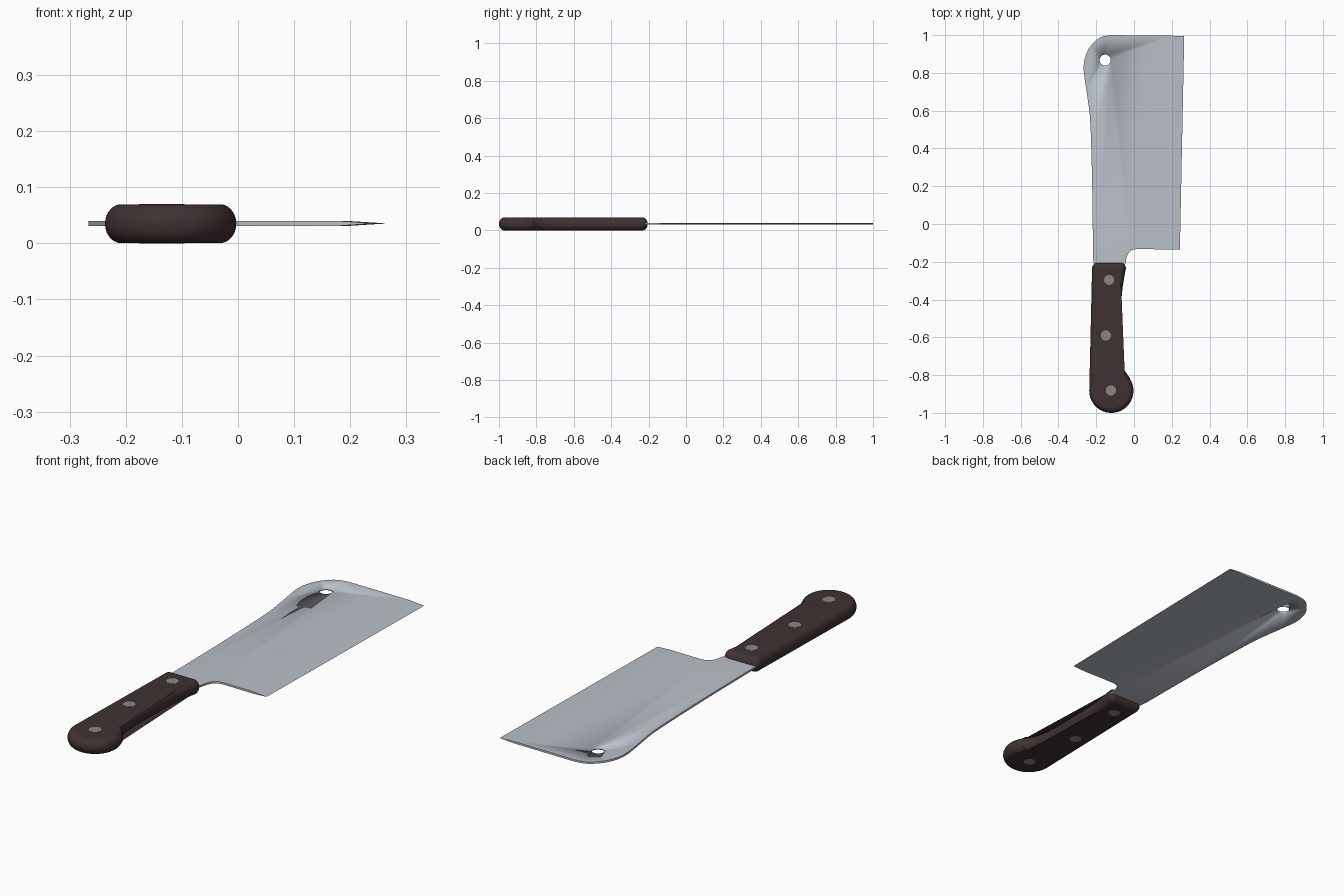
import bpy, bmesh, math
from mathutils import Vector

if "Cube" in bpy.data.objects:
    bpy.data.objects.remove(bpy.data.objects["Cube"])


def material(name, rgb):
    m = bpy.data.materials.new(name)
    m.diffuse_color = (*rgb, 1)
    m.use_nodes = True
    m.node_tree.nodes["Principled BSDF"].inputs["Base Color"].default_value = m.diffuse_color
    return m


steel = material("blade steel", (0.49, 0.53, 0.58))
wood = material("dark handle", (0.050, 0.032, 0.031))
rivet_grey = material("rivet grey", (0.25, 0.25, 0.25))


def finish(bm, name, mat, angle=30):
    bmesh.ops.remove_doubles(bm, verts=bm.verts, dist=1e-5)
    bmesh.ops.recalc_face_normals(bm, faces=bm.faces)
    me = bpy.data.meshes.new(name)
    bm.to_mesh(me)
    bm.free()
    ob = bpy.data.objects.new(name, me)
    bpy.context.collection.objects.link(ob)
    me.materials.append(mat)
    bpy.ops.object.select_all(action='DESELECT')
    ob.select_set(True)
    bpy.context.view_layer.objects.active = ob
    bpy.ops.object.shade_smooth_by_angle(angle=math.radians(angle))
    return ob


def spline(pts, n=6):
    """Smooth curve through the points."""
    p = [Vector(a) for a in pts]
    p = [2 * p[0] - p[1]] + p + [2 * p[-1] - p[-2]]
    out = []
    for i in range(1, len(p) - 2):
        a, b, c, d = p[i - 1:i + 3]
        for k in range(n):
            t = k / n
            out.append(0.5 * (2 * b + (c - a) * t + (2 * a - 5 * b + 4 * c - d) * t * t
                              + (3 * b - a - 3 * c + d) * t ** 3))
    return out + [p[-2]]


def arc(cx, cy, r, a0, a1, n):
    return [Vector((cx + r * math.cos(math.radians(a0 + (a1 - a0) * i / n)),
                    cy + r * math.sin(math.radians(a0 + (a1 - a0) * i / n)))) for i in range(n + 1)]


def cylinder(name, x, y, r, z0, z1, mat, sides):
    bm = bmesh.new()
    bmesh.ops.create_cone(bm, cap_ends=True, segments=sides, radius1=r, radius2=r, depth=z1 - z0)
    bmesh.ops.translate(bm, verts=bm.verts, vec=(x, y, (z0 + z1) / 2))
    return finish(bm, name, mat)


# Blade: flat slab with a wedge running to the cutting edge
ZM, HT = 0.0355, 0.0045
spine = spline([(-0.127, 1.0), (-0.18, 0.987), (-0.228, 0.945), (-0.258, 0.885), (-0.266, 0.81),
                (-0.245, 0.66), (-0.231, 0.53), (-0.221, 0.185), (-0.217, -0.18)])
tang = [Vector((-0.21, -0.23)), Vector((-0.05, -0.23))]
notch = spline([(-0.043, -0.195), (-0.035, -0.165), (-0.015, -0.14), (0.016, -0.132)], 4)
outline = [Vector((0.195, 0.997))] + spine + tang + notch + [Vector((0.178, -0.135))]
bm = bmesh.new()
top = [bm.verts.new((p.x, p.y, ZM + HT)) for p in outline]
low = [bm.verts.new((p.x, p.y, ZM - HT)) for p in outline]
tip = bm.verts.new((0.266, 0.995, ZM))
heel = bm.verts.new((0.243, -0.136, ZM))
bm.faces.new(top)
bm.faces.new(low)
for i in range(len(outline) - 1):
    bm.faces.new((top[i], top[i + 1], low[i + 1], low[i]))
for side in (top, low):
    bm.faces.new((side[-1], side[0], tip, heel))
bm.faces.new((top[0], low[0], tip))
bm.faces.new((top[-1], low[-1], heel))
blade = finish(bm, "blade", steel)

# Hanging hole
cutter = cylinder("hole_cutter", -0.153, 0.868, 0.029, 0, 0.07, steel, 32)
cutter.hide_render = True
cutter.hide_viewport = True
cut = blade.modifiers.new("hole", 'BOOLEAN')
cut.operation = 'DIFFERENCE'
cut.solver = 'EXACT'
cut.object = cutter

# Handle: outline with a round butt, edges fully rounded by inset layers
R = 0.03
right = spline([(-0.021, -0.817), (-0.045, -0.782), (-0.060, -0.745), (-0.069, -0.67), (-0.070, -0.5),
                (-0.064, -0.37), (-0.053, -0.29), (-0.043, -0.235)], 6)
outline = (arc(-0.12, -0.883, 0.117, 180, 394, 48) + right
           + arc(-0.043 - R, -0.235, R, 0, 90, 8)[1:]
           + arc(-0.222 + R, -0.235, R, 90, 180, 8))
n = len(outline)
normals = []
for i in range(n):
    t = (outline[(i + 1) % n] - outline[i]).normalized() + (outline[i] - outline[i - 1]).normalized()
    t.normalize()
    normals.append(Vector((t.y, -t.x)))
bm = bmesh.new()
rings = []
for k in range(-8, 9):
    a = math.radians(90 * k / 8)
    d = 0.029 * (1 - math.cos(a))
    z = 0.035 + 0.0346 * math.sin(a)
    rings.append([bm.verts.new((p.x - q.x * d, p.y - q.y * d, z)) for p, q in zip(outline, normals)])
for r0, r1 in zip(rings, rings[1:]):
    for i in range(n):
        j = (i + 1) % n
        bm.faces.new((r0[i], r0[j], r1[j], r1[i]))
bm.faces.new(rings[0])
bm.faces.new(rings[-1])
finish(bm, "handle", wood, 40)

# Rivets, flush on both sides
for i, (x, y) in enumerate([(-0.132, -0.296), (-0.149, -0.59), (-0.122, -0.881)]):
    cylinder(f"rivet_{i + 1}", x, y, 0.027, 0.0, 0.0702, rivet_grey, 16)
